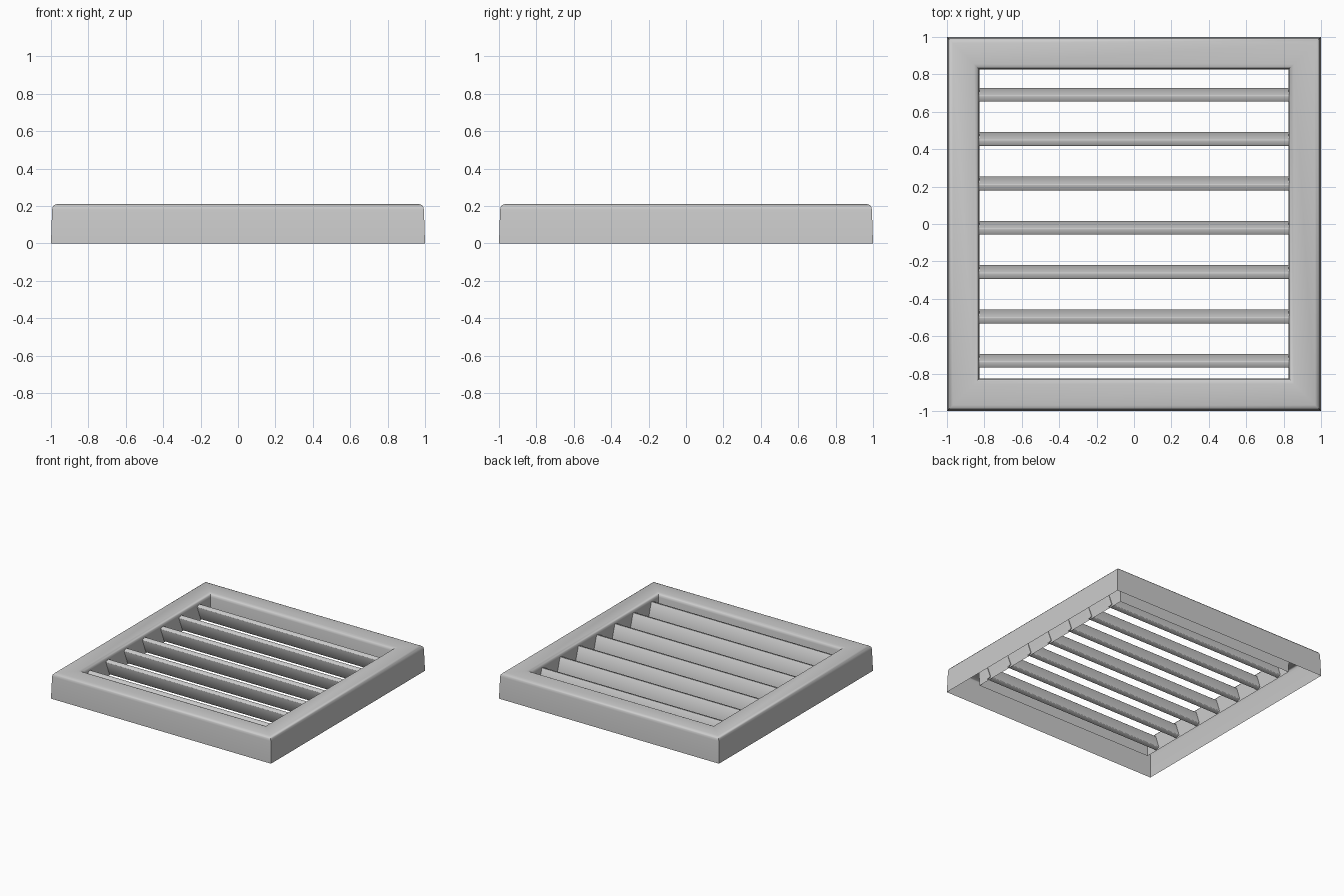
import bpy, bmesh, math
from mathutils import Matrix

cube = bpy.data.objects.get("Cube")
if cube:
    bpy.data.objects.remove(cube, do_unlink=True)

grey = bpy.data.materials.new("light_grey")
grey.use_nodes = True
color = (0.6, 0.6, 0.6, 1)
grey.diffuse_color = color
grey.node_tree.nodes["Principled BSDF"].inputs["Base Color"].default_value = color


def finish(name, bm, angle):
    """Turn a bmesh into a named, shaded object."""
    mesh = bpy.data.meshes.new(name)
    bm.to_mesh(mesh)
    bm.free()
    mesh.materials.append(grey)
    obj = bpy.data.objects.new(name, mesh)
    bpy.context.collection.objects.link(obj)
    bpy.ops.object.select_all(action='DESELECT')
    obj.select_set(True)
    bpy.context.view_layer.objects.active = obj
    bpy.ops.object.shade_smooth_by_angle(angle=math.radians(angle))
    return obj


# Frame: thin open-bottomed shell, outer wall over a rounded rim to the inner lip
profile = [(1, 0), (0.994, 0.18), (0.991, 0.195), (0.983, 0.205), (0.968, 0.21),
           (0.855, 0.21), (0.84, 0.205), (0.832, 0.195), (0.829, 0.18), (0.825, 0.045)]
corners = [(-1, -1), (1, -1), (1, 1), (-1, 1)]
bm = bmesh.new()
rings = [[bm.verts.new((sx * h, sy * h, z)) for sx, sy in corners] for h, z in profile]
for low, high in zip(rings, rings[1:]):
    for i in range(4):
        j = (i + 1) % 4
        bm.faces.new((low[i], low[j], high[j], high[i]))
finish("frame", bm, 40)

# Louvre slats: flat bars leaning towards the front
SLATS, PITCH, LENGTH = 7, 0.237, 1.664
THICK, DEPTH, LEAN = 0.037, 0.125, math.radians(20)
for n in range(SLATS):
    y = -0.02 + (n - SLATS // 2) * PITCH
    bm = bmesh.new()
    bmesh.ops.create_cube(bm, size=1, matrix=(
        Matrix.Translation((0, y, 0.115)) @ Matrix.Rotation(LEAN, 4, 'X')
        @ Matrix.Diagonal((LENGTH, THICK, DEPTH, 1))))
    long_edges = [e for e in bm.edges
                  if abs(e.verts[0].co.x - e.verts[1].co.x) > 1]
    bmesh.ops.bevel(bm, geom=long_edges, offset=0.005, segments=2,
                    profile=0.5, affect='EDGES')
    finish(f"slat_{n + 1}", bm, 50)
